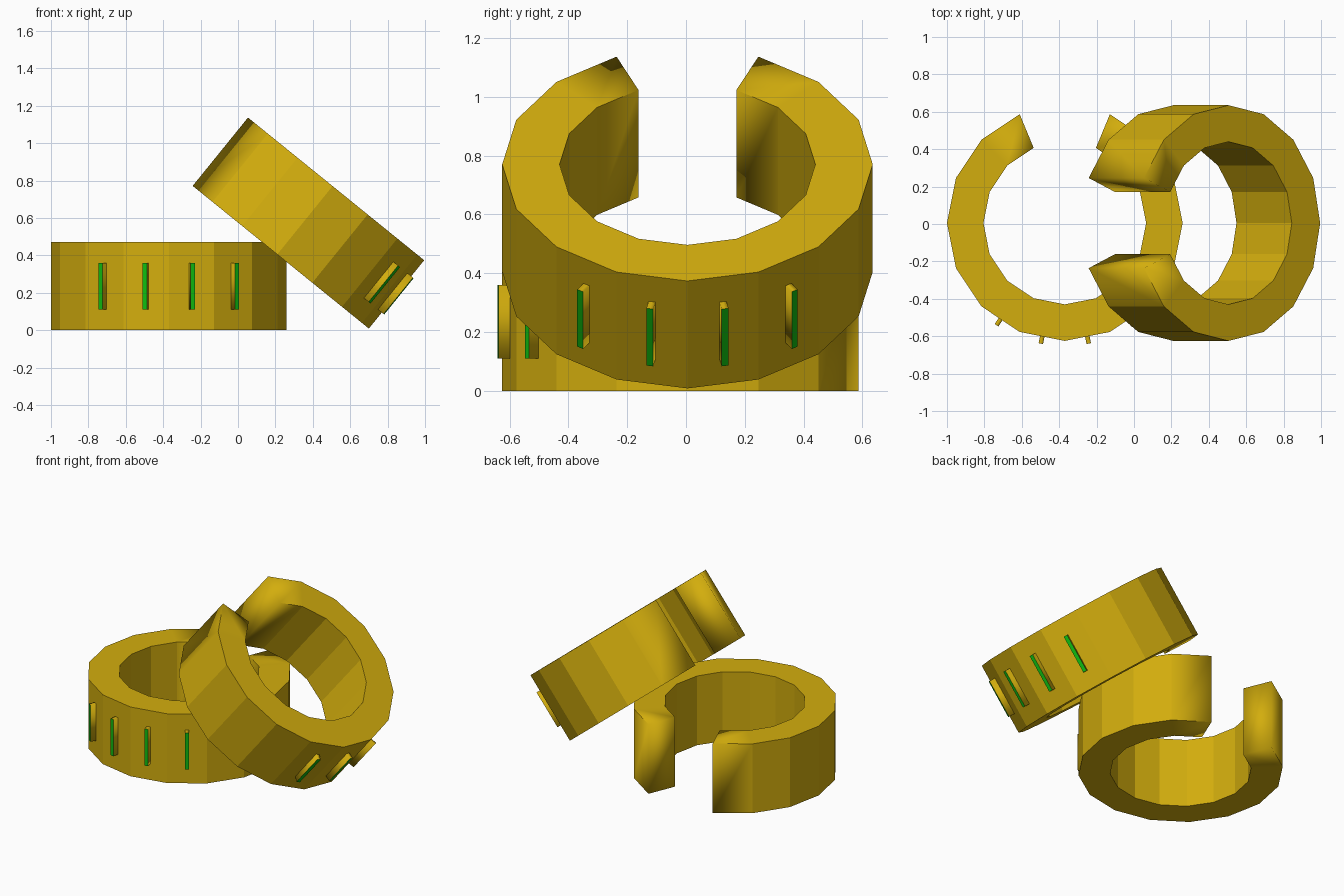
import bpy, bmesh, math
from mathutils import Matrix, Vector

if "Cube" in bpy.data.objects:
    bpy.data.objects.remove(bpy.data.objects["Cube"], do_unlink=True)

SEGMENTS, OUTER, INNER, HEIGHT = 16, 0.63, 0.435, 0.47
STEP = 2 * math.pi / SEGMENTS


def material(name, colour):
    m = bpy.data.materials.new(name)
    m.use_nodes = True
    m.diffuse_color = colour
    m.node_tree.nodes["Principled BSDF"].inputs["Base Color"].default_value = colour
    return m


gold = material("gold", (0.65, 0.42, 0.004, 1))
green = material("green", (0.005, 0.5, 0.005, 1))


def add_bar(bm, face):
    # Raise a slim upright bar from the middle of an outer facet
    normal = face.normal.copy()
    middle = face.calc_center_median()
    side = normal.cross(Vector((0, 0, 1)))
    skirt = bmesh.ops.inset_individual(bm, faces=[face], thickness=0.05)["faces"]
    for v in face.verts:
        d = v.co - middle
        v.co = (middle + side * math.copysign(0.012, d.dot(side))
                + Vector((0, 0, math.copysign(0.125, d.z))))
    walls = bmesh.ops.inset_individual(bm, faces=[face], thickness=0, depth=0)["faces"]
    for v in face.verts:
        v.co += normal * 0.039
    face.material_index = 1
    for f in skirt + walls:
        f.smooth = True


def open_cuff(name, location, rotation):
    bm = bmesh.new()
    # Square section swept round the axis, leaving a two-segment gap at the back
    rings = []
    for i in range(SEGMENTS - 1):
        a = math.pi / 2 + STEP * (i + 1)
        rings.append([bm.verts.new((r * math.cos(a), r * math.sin(a), z))
                      for r, z in ((INNER, 0), (OUTER, 0), (OUTER, HEIGHT), (INNER, HEIGHT))])
    outer, end_faces = [], []
    for i, (a, b) in enumerate(zip(rings, rings[1:])):
        for k in range(4):
            n = (k + 1) % 4
            f = bm.faces.new((a[k], a[n], b[n], b[k]))
            if k == 1:
                outer.append(f)
            if i in (0, SEGMENTS - 3):
                end_faces.append(f)
    caps = [bm.faces.new(rings[0]), bm.faces.new(rings[-1])]
    bmesh.ops.recalc_face_normals(bm, faces=bm.faces)
    # Soften only the edges around the two cut ends
    cap_edges = {e for f in caps for e in f.edges}
    for e in bm.edges:
        e.smooth = e in cap_edges
    for f in end_faces + caps:
        f.smooth = True
    # Four bars across the front
    bm.normal_update()
    mid = len(outer) // 2
    for f in outer[mid - 2:mid + 2]:
        add_bar(bm, f)
    mesh = bpy.data.meshes.new(name)
    bm.to_mesh(mesh)
    bm.free()
    mesh.materials.append(gold)
    mesh.materials.append(green)
    ob = bpy.data.objects.new(name, mesh)
    ob.matrix_world = Matrix.Translation(location) @ rotation
    bpy.context.collection.objects.link(ob)


open_cuff("flat_cuff", (-0.37, 0.005, 0), Matrix.Identity(4))
# Leaning cuff: gap turned to the right, then tipped over the flat one
tilt = Matrix.Rotation(math.radians(39), 4, 'Y') @ Matrix.Rotation(math.radians(90), 4, 'Z')
open_cuff("leaning_cuff", (0.21, 0.005, 0.405), tilt)
